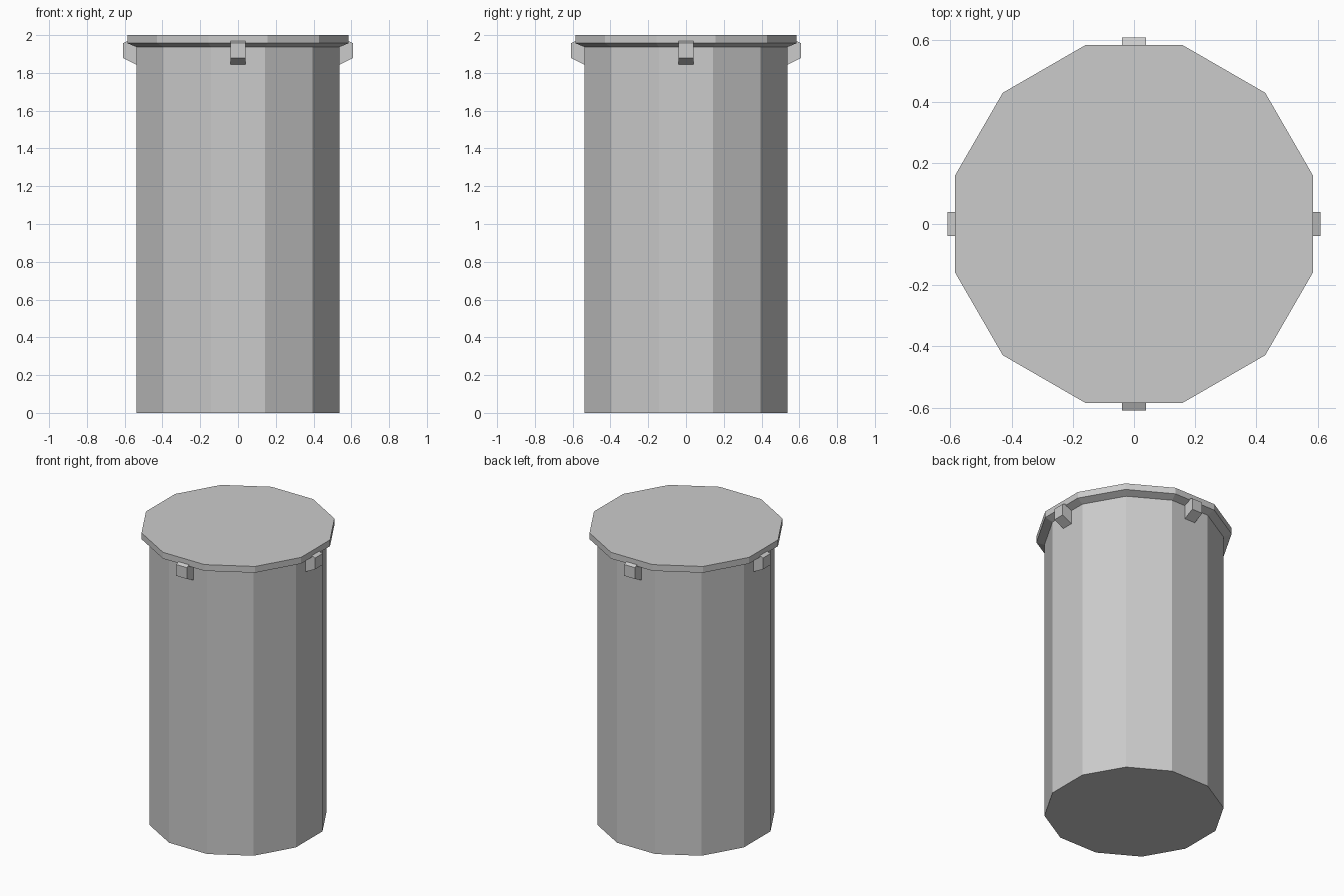
import bpy
import bmesh
from math import cos, pi, radians
from mathutils import Matrix

cube = bpy.data.objects.get("Cube")
if cube:
    bpy.data.objects.remove(cube, do_unlink=True)

SIDES = 12

grey = bpy.data.materials.new("light grey")
grey.use_nodes = True
colour = (0.6, 0.6, 0.6, 1)
grey.diffuse_color = colour
grey.node_tree.nodes["Principled BSDF"].inputs["Base Color"].default_value = colour


def finish(name, bm):
    bmesh.ops.recalc_face_normals(bm, faces=bm.faces)
    mesh = bpy.data.meshes.new(name)
    bm.to_mesh(mesh)
    bm.free()
    mesh.materials.append(grey)
    obj = bpy.data.objects.new(name, mesh)
    bpy.context.collection.objects.link(obj)
    return obj


def prism(name, sections):
    """Twelve-sided solid through (flat radius, height) sections, flats facing the axes."""
    bm = bmesh.new()
    rings = []
    for flat, z in sections:
        turn = Matrix.Translation((0, 0, z)) @ Matrix.Rotation(pi / SIDES, 4, "Z")
        ring = bmesh.ops.create_circle(
            bm, segments=SIDES, radius=flat / cos(pi / SIDES), matrix=turn)["verts"]
        rings.append(ring)
    for low, high in zip(rings, rings[1:]):
        for i in range(SIDES):
            j = (i + 1) % SIDES
            bm.faces.new((low[i], low[j], high[j], high[i]))
    bm.faces.new(rings[0])
    bm.faces.new(rings[-1])
    return finish(name, bm)


# Tall body and lid with a sloped underside
prism("body", [(0.538, 0), (0.538, 1.94)])
prism("lid", [(0.538, 1.937), (0.586, 1.957), (0.586, 2)])


# Clip: side profile (distance out, height) extruded across its width
def clip(name, angle):
    profile = [(0.53, 1.84), (0.61, 1.88), (0.61, 1.957), (0.585, 1.968), (0.53, 1.968)]
    bm = bmesh.new()
    face = bm.faces.new([bm.verts.new((d, -0.04, z)) for d, z in profile])
    side = bmesh.ops.extrude_face_region(bm, geom=[face])["geom"]
    moved = [v for v in side if isinstance(v, bmesh.types.BMVert)]
    bmesh.ops.translate(bm, verts=moved, vec=(0, 0.08, 0))
    if not face.is_valid or len(bm.faces) < len(profile) + 2:
        bm.faces.new([v for v in bm.verts if v not in moved])
    bmesh.ops.rotate(bm, verts=bm.verts, matrix=Matrix.Rotation(radians(angle), 3, "Z"))
    finish(name, bm)


for i, place in enumerate(("left", "back", "right", "front")):
    clip(place + "_clip", i * 90)
